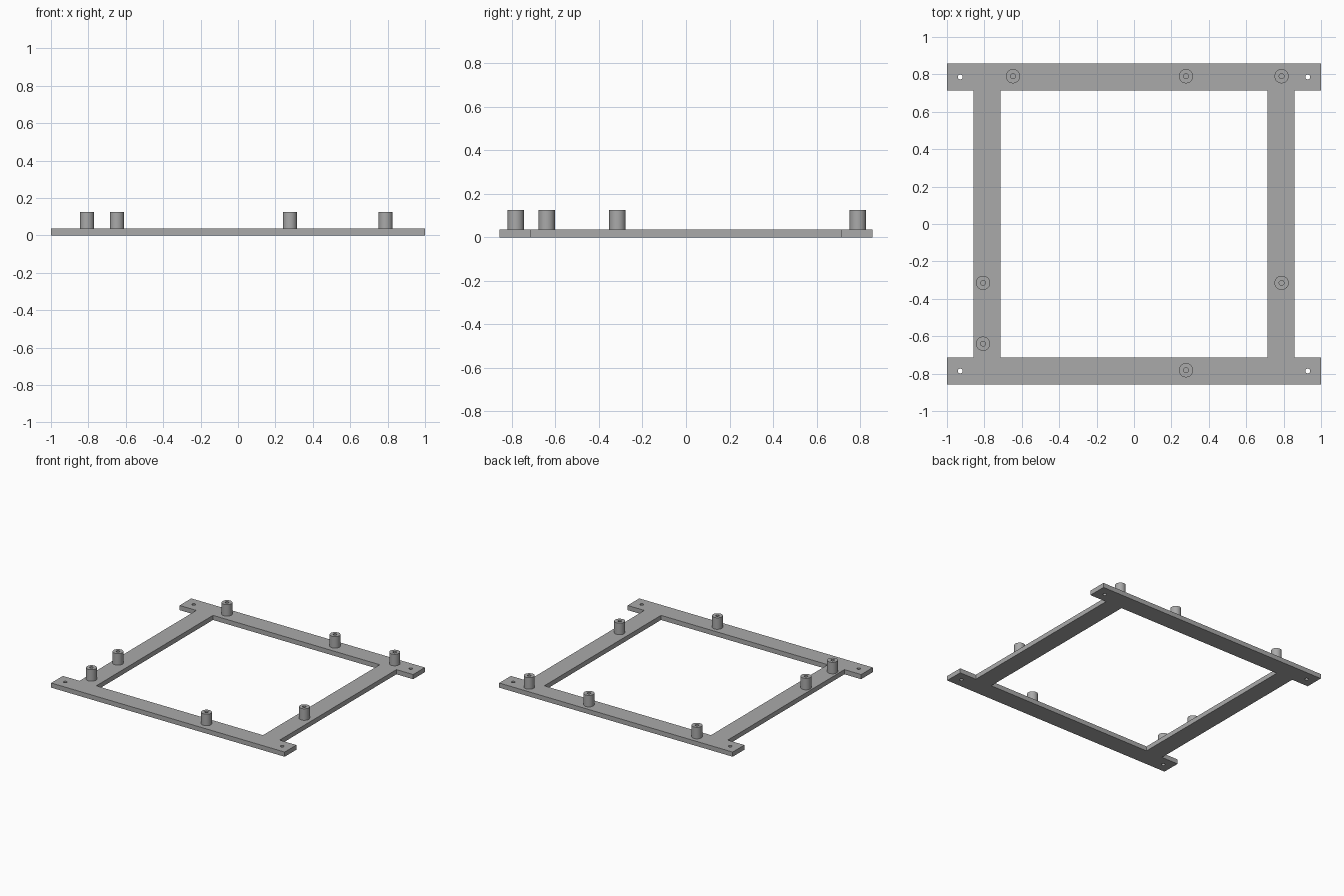
import bpy
import bmesh
from math import cos, sin, pi, radians

if "Cube" in bpy.data.objects:
    bpy.data.objects.remove(bpy.data.objects["Cube"], do_unlink=True)

grey = bpy.data.materials.new("matte grey")
grey.use_nodes = True
colour = (0.4, 0.4, 0.4, 1)
grey.diffuse_color = colour
grey.node_tree.nodes["Principled BSDF"].inputs["Base Color"].default_value = colour

THICK = 0.036
POST_TOP = 0.125
OUTER_Y, INNER = 0.857, 0.714
SEGMENTS = 32


def circle(cx, cy, r):
    return [(cx + r * cos(2 * pi * i / SEGMENTS), cy + r * sin(2 * pi * i / SEGMENTS))
            for i in range(SEGMENTS)]


def finish(obj):
    """Apply the material and keep edges sharp while rounding the curved walls."""
    bpy.ops.object.select_all(action='DESELECT')
    obj.select_set(True)
    bpy.context.view_layer.objects.active = obj
    if obj.type == 'CURVE':
        bpy.ops.object.convert(target='MESH')
        obj = bpy.context.object
        bm = bmesh.new()
        bm.from_mesh(obj.data)
        bmesh.ops.remove_doubles(bm, verts=bm.verts, dist=1e-5)
        bmesh.ops.recalc_face_normals(bm, faces=bm.faces)
        bm.to_mesh(obj.data)
        bm.free()
    obj.data.materials.clear()
    obj.data.materials.append(grey)
    bpy.ops.object.shade_smooth_by_angle(angle=radians(30))


# Frame plate: two long rails joined by two side rails, with corner screw holes
quarter = [(OUTER_Y, INNER), (1, INNER), (1, OUTER_Y)]
outline = (quarter + [(-x, y) for x, y in reversed(quarter)]
           + [(-x, -y) for x, y in quarter] + [(x, -y) for x, y in reversed(quarter)])
window = [(INNER, INNER), (-INNER, INNER), (-INNER, -INNER), (INNER, -INNER)]
holes = [circle(sx * 0.929, sy * 0.786, 0.013) for sx in (-1, 1) for sy in (-1, 1)]

plate = bpy.data.curves.new("frame_plate", 'CURVE')
plate.dimensions = '2D'
plate.fill_mode = 'BOTH'
plate.extrude = THICK / 2
for loop in [outline, window] + holes:
    spline = plate.splines.new('POLY')
    spline.points.add(len(loop) - 1)
    for point, (x, y) in zip(spline.points, loop):
        point.co = (x, y, 0, 1)
    spline.use_cyclic_u = True
frame = bpy.data.objects.new("frame_plate", plate)
frame.location.z = THICK / 2
bpy.context.collection.objects.link(frame)
finish(frame)


# Standoff posts: tubes with a blind screw hole that ends at the plate
def post(name, x, y, radius=0.038, bore=0.013):
    profile = [(radius, THICK), (radius, POST_TOP), (bore, POST_TOP), (bore, THICK + 0.001)]
    bm = bmesh.new()
    rings = [[bm.verts.new((px, py, z)) for px, py in circle(0, 0, r)] for r, z in profile]
    for low, high in zip(rings, rings[1:]):
        for i in range(SEGMENTS):
            j = (i + 1) % SEGMENTS
            bm.faces.new((low[i], low[j], high[j], high[i]))
    bm.faces.new(rings[-1])
    mesh = bpy.data.meshes.new(name)
    bm.to_mesh(mesh)
    bm.free()
    obj = bpy.data.objects.new(name, mesh)
    obj.location = (x, y, 0)
    bpy.context.collection.objects.link(obj)
    finish(obj)


post("back_post_right", -0.647, 0.79)
post("back_post_middle", 0.278, 0.79)
post("back_post_left", 0.789, 0.79)
post("right_post_rear", -0.807, -0.315)
post("right_post_front", -0.807, -0.64)
post("left_post", 0.789, -0.315)
post("front_post", 0.278, -0.782)
